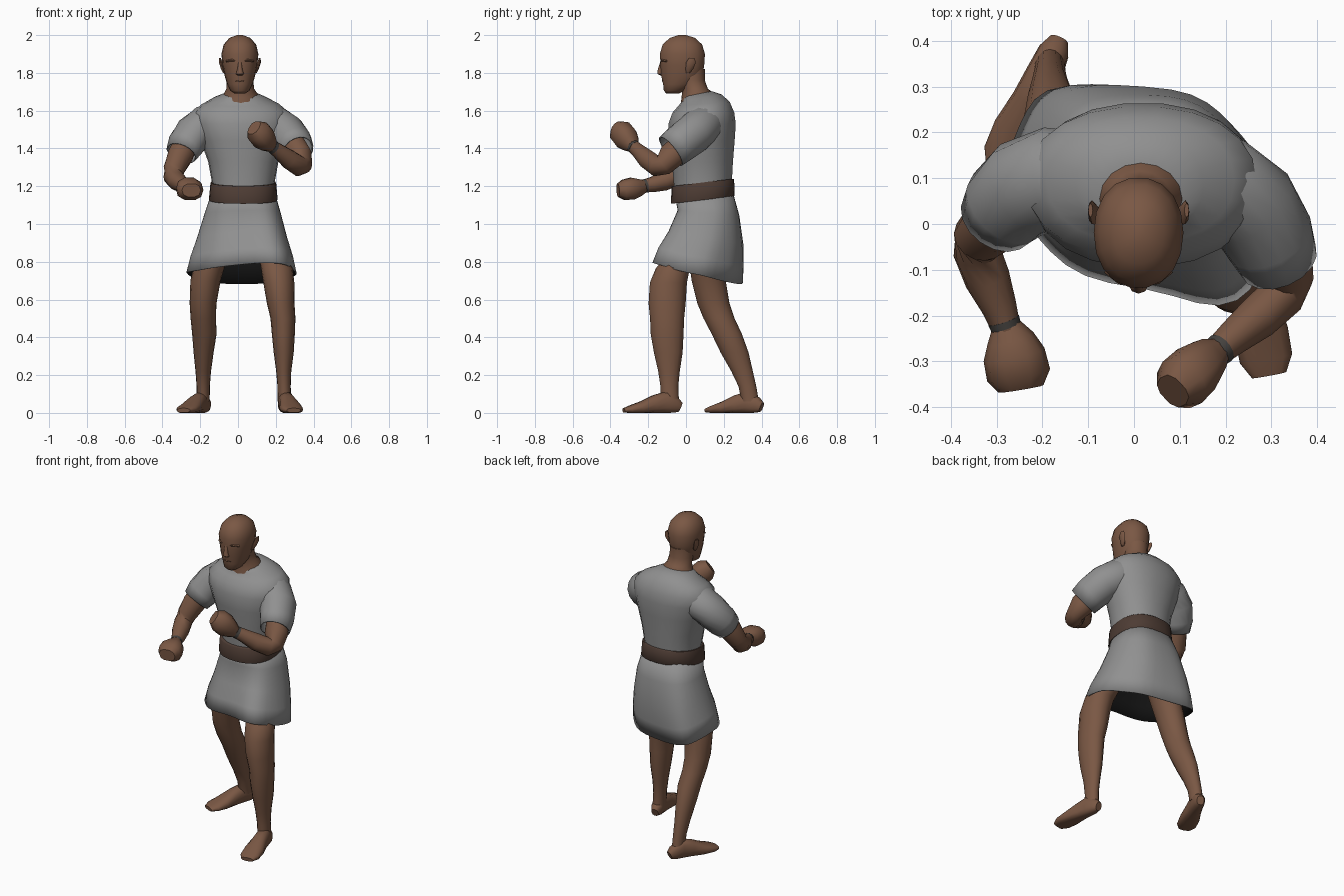
import bpy, bmesh, math
from mathutils import Vector


def material(name, r, g, b):
    m = bpy.data.materials.new(name)
    m.diffuse_color = (r, g, b, 1)
    return m


skin = material("brown skin", 0.195, 0.097, 0.058)
cloth = material("grey cloth", 0.28, 0.28, 0.28)
leather = material("dark brown leather", 0.075, 0.045, 0.034)
lining = material("black lining", 0.006, 0.006, 0.006)
band_mat = material("dark grey band", 0.06, 0.055, 0.05)


def finish(bm, name, mat, sharp=50):
    bmesh.ops.recalc_face_normals(bm, faces=bm.faces)
    me = bpy.data.meshes.new(name)
    bm.to_mesh(me)
    bm.free()
    me.materials.append(mat)
    for p in me.polygons:
        p.use_smooth = True
    me.set_sharp_from_angle(angle=math.radians(sharp))
    ob = bpy.data.objects.new(name, me)
    bpy.context.collection.objects.link(ob)
    return ob


def loft(name, rings, mat, flat=False, caps=(True, True), n=16, warp=None, power=1.0):
    """Skin ellipses (x, y, z, width, depth, slope) along a path.
    flat keeps the rings horizontal, otherwise they follow the path."""
    bm = bmesh.new()
    cs = [Vector(r[:3]) for r in rings]
    loops = []
    for i, r in enumerate(rings):
        slope = r[5] if len(r) > 5 else 0
        if flat:
            u, v = Vector((1, 0, 0)), Vector((0, 1, slope))
        else:
            t = (cs[min(i + 1, len(cs) - 1)] - cs[max(i - 1, 0)]).normalized()
            u = t.cross(Vector((0, 0, 1))).normalized()
            v = u.cross(t).normalized()
        loop = []
        for k in range(n):
            a = 2 * math.pi * k / n
            c, s = math.cos(a), math.sin(a)
            c = math.copysign(abs(c) ** power, c)
            s = math.copysign(abs(s) ** power, s)
            p = cs[i] + u * (c * r[3]) + v * (s * r[4])
            if warp:
                p = warp(p, i, a)
            loop.append(bm.verts.new(p))
        loops.append(loop)
    for a, b in zip(loops, loops[1:]):
        for k in range(n):
            bm.faces.new((a[k], a[(k + 1) % n], b[(k + 1) % n], b[k]))
    if caps[0]:
        bm.faces.new(loops[0])
    if caps[1]:
        bm.faces.new(loops[-1])
    return finish(bm, name, mat)


def thicken(ob, thickness, inner=None):
    m = ob.modifiers.new("cloth thickness", 'SOLIDIFY')
    m.thickness, m.offset = thickness, -1
    if inner:
        ob.data.materials.append(inner)
        m.material_offset = 1


# Head and neck
loft("head", [(.01, -.07, 1.692, .03, .035), (.01, -.062, 1.705, .05, .056),
              (.01, -.036, 1.74, .068, .086), (.01, -.022, 1.79, .082, .112),
              (.01, -.019, 1.84, .092, .117), (.01, -.019, 1.90, .098, .121),
              (.01, -.019, 1.95, .086, .106), (.01, -.019, 1.985, .056, .068),
              (.01, -.019, 2.0, .015, .02)], skin, flat=True, n=18, power=.93)
loft("neck", [(.015, .055, 1.64, .1, .085, .2), (.015, .055, 1.688, .09, .078, .2),
              (.012, .048, 1.715, .074, .068), (.01, .03, 1.76, .07, .07),
              (.01, .02, 1.82, .07, .08)], skin, flat=True)

# Face details
loft("nose", [(.01, -.128, 1.86, .01, .008), (.01, -.135, 1.82, .013, .014),
              (.01, -.134, 1.795, .021, .018), (.01, -.124, 1.785, .016, .01)],
     skin, flat=True, n=8)
loft("mouth", [(.01, -.112, 1.768, .02, .012), (.01, -.114, 1.757, .03, .014),
               (.01, -.108, 1.745, .02, .012)], skin, flat=True, n=8)
for s, side in ((-1, "right"), (1, "left")):
    loft(side + "_brow", [(.01 + s * .01, -.128, 1.862, .008, .007),
                          (.01 + s * .04, -.122, 1.868, .01, .008),
                          (.01 + s * .07, -.1, 1.862, .008, .006)], skin, n=8)
    loft(side + "_ear", [(.01 + s * .08, .01, 1.80, .01, .01),
                         (.01 + s * .09, .018, 1.82, .01, .02),
                         (.01 + s * .102, .026, 1.855, .009, .026),
                         (.01 + s * .105, .03, 1.878, .005, .015)], skin, flat=True, n=8)

# Tunic body
loft("tunic_body", [(.028, .088, 1.15, .163, .15, .12), (.028, .09, 1.22, .166, .155, .12),
                    (.028, .087, 1.33, .186, .163), (.024, .085, 1.44, .222, .174),
                    (.02, .085, 1.53, .25, .18), (.016, .092, 1.59, .252, .165),
                    (.014, .095, 1.635, .205, .138, .08), (.012, .085, 1.668, .14, .105, .17),
                    (.014, .06, 1.688, .091, .077, .2)],
     cloth, flat=True, n=22, power=.92)


# Skirt with soft folds, lifted by the front thigh and dropping toward the back
def folds(p, i, a):
    w = (0, .25, .6, .85, 1)[i]
    front = max(0, -math.sin(a)) * w
    p.y -= .2 * w * (p.x - .02)
    p.z += -.06 * w * math.sin(a) + front * (.1 * (p.x - .02) - .015)
    p.y -= front * .025 * max(0, min(1, (p.x - .05) / .12))
    k = 1 + .022 * w * math.sin(6 * a + .6)
    return Vector((.02 + (p.x - .02) * k, .08 + (p.y - .08) * k, p.z))


thicken(loft("skirt", [(.028, .09, 1.18, .163, .15, .12), (.025, .12, 1.06, .2, .163),
                       (.022, .11, .93, .236, .192), (.02, .088, .83, .268, .21),
                       (.018, .072, .742, .288, .216)],
             cloth, flat=True, caps=(False, False), n=36, warp=folds, power=.8), .006, lining)

# Belt
loft("belt", [(.028, .088, 1.127, .18, .166, .12), (.028, .089, 1.131, .182, .168, .12),
              (.028, .089, 1.216, .174, .166, .12), (.028, .089, 1.22, .172, .162, .12)],
     leather, flat=True, n=28, power=.86)

# Sleeves
sleeves = {
    "right": [(-.1, .1, 1.54, .1, .1), (-.18, .1, 1.527, .112, .1), (-.235, .08, 1.48, .11, .1),
              (-.277, .042, 1.42, .1, .095), (-.3, .01, 1.375, .086, .082)],
    "left": [(.12, .1, 1.54, .1, .1), (.195, .085, 1.522, .108, .104), (.255, .04, 1.478, .106, .106),
             (.295, -.03, 1.425, .1, .103), (.315, -.08, 1.385, .088, .098)],
}
# Upper arm to wrist
arms = {
    "right": [(-.25, .07, 1.48, .065, .065), (-.307, .0, 1.36, .068, .068), (-.338, -.03, 1.29, .058, .056),
              (-.343, -.06, 1.25, .052, .054), (-.32, -.12, 1.225, .05, .05),
              (-.295, -.18, 1.208, .039, .041), (-.278, -.23, 1.2, .031, .034)],
    "left": [(.27, .03, 1.46, .065, .065), (.325, -.08, 1.36, .068, .07), (.342, -.12, 1.31, .05, .056),
             (.325, -.155, 1.305, .05, .054), (.27, -.205, 1.342, .048, .052),
             (.215, -.25, 1.385, .038, .04), (.175, -.285, 1.415, .031, .034)],
}
# Closed hands
fists = {
    "right": [(-.28, -.22, 1.2, .032, .034), (-.27, -.25, 1.193, .052, .048), (-.262, -.285, 1.188, .068, .06),
              (-.252, -.33, 1.18, .07, .056), (-.247, -.36, 1.178, .05, .036)],
    "left": [(.18, -.28, 1.41, .032, .034), (.16, -.295, 1.428, .048, .05), (.135, -.318, 1.455, .06, .066),
             (.105, -.346, 1.49, .062, .064), (.085, -.365, 1.51, .04, .042)],
}
for side in ("right", "left"):
    thicken(loft(side + "_sleeve", sleeves[side], cloth, caps=(True, False)), .008)
    loft(side + "_arm", arms[side], skin, n=14)
    loft(side + "_fist", fists[side], skin, n=10, power=.8)
    # Thin wrist band around the end of the forearm
    a, b = Vector(arms[side][-2][:3]), Vector(arms[side][-1][:3])
    loft(side + "_wrist_band", [(*a.lerp(b, t), .039 - .006 * t, .041 - .006 * t)
                                for t in (.6, .9)], band_mat, n=14)

# Legs, as horizontal sections from under the skirt to the ankle
loft("left_leg", [(.15, .06, .96, .07, .08), (.18, .0, .86, .075, .085), (.206, -.07, .765, .084, .09),
                  (.216, -.093, .69, .082, .098),
                  (.226, -.1, .58, .073, .098), (.238, -.1, .5, .066, .09),
                  (.24, -.1, .42, .061, .087), (.242, -.094, .32, .053, .076),
                  (.242, -.09, .22, .04, .057), (.244, -.088, .14, .035, .047),
                  (.246, -.085, .06, .036, .048)], skin, flat=True)
loft("right_leg", [(-.08, .11, .96, .07, .09), (-.135, .11, .84, .085, .1), (-.172, .12, .7, .08, .09),
                   (-.185, .145, .58, .071, .085), (-.184, .175, .5, .067, .082),
                   (-.178, .215, .42, .065, .08), (-.182, .257, .32, .053, .074),
                   (-.184, .297, .22, .041, .057), (-.184, .325, .14, .035, .047),
                   (-.184, .34, .06, .034, .046)], skin, flat=True)


# Bare feet, flattened against the ground
def foot(name, heel, toe):
    h, t = Vector((*heel, 0)), Vector((*toe, 0))
    sections = [(0, .03, .022, .026), (.08, .04, .034, .042), (.25, .056, .04, .06),
                (.45, .045, .046, .05), (.68, .028, .059, .034), (.88, .018, .058, .022),
                (1, .013, .038, .012)]
    rings = [(*h.lerp(t, f).xy, z, w, d) for f, z, w, d in sections]
    loft(name, rings, skin, n=14, power=.85,
         warp=lambda p, i, a: Vector((p.x, p.y, max(p.z, 0))))


foot("left_foot", (.24, -.03), (.295, -.33))
foot("right_foot", (-.165, .4), (-.288, .112))
